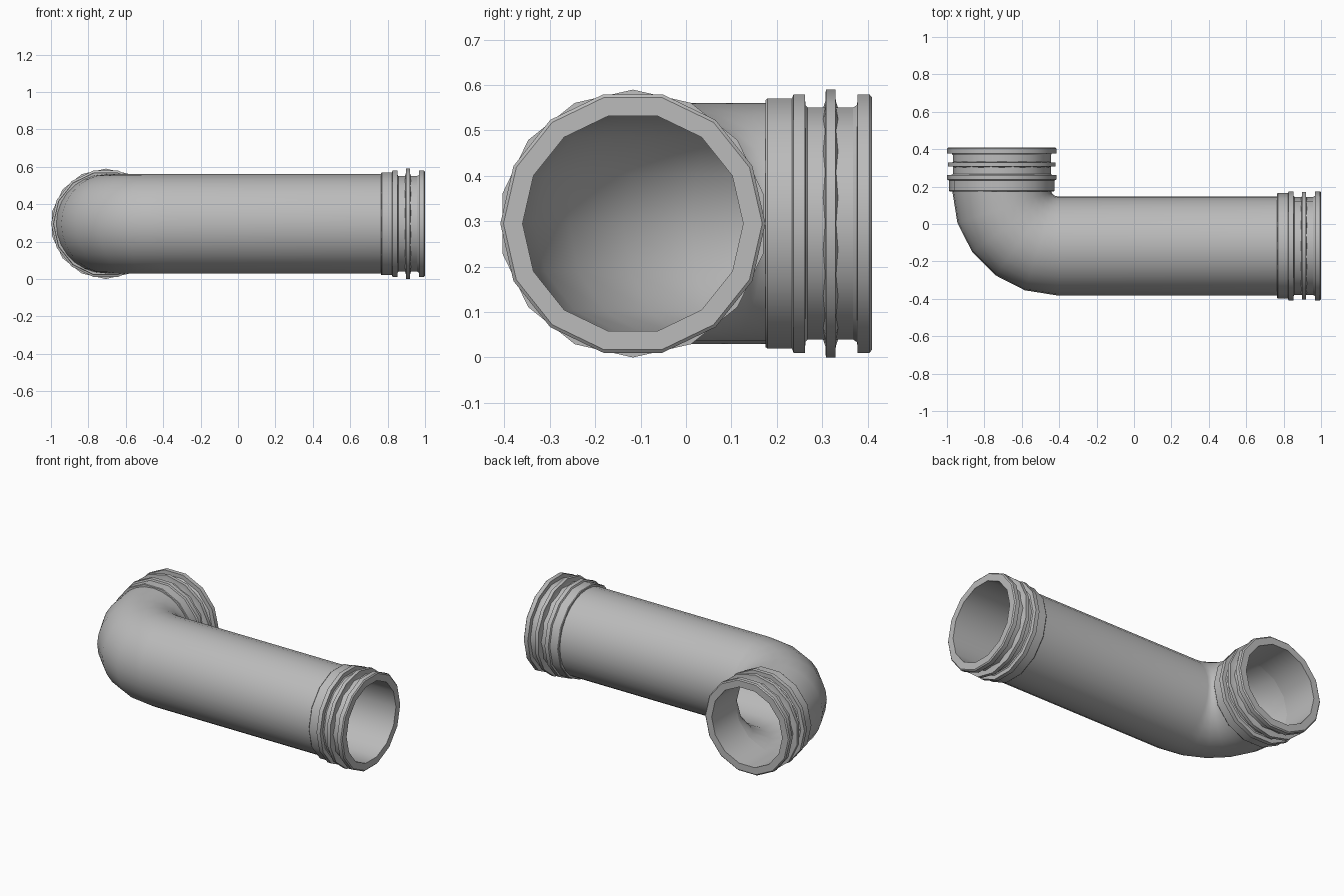
import bpy, bmesh, math
from mathutils import Vector

cube = bpy.data.objects.get("Cube")
if cube:
    bpy.data.objects.remove(cube, do_unlink=True)

grey = bpy.data.materials.new("plain grey")
grey.use_nodes = True
grey.diffuse_color = (0.5, 0.5, 0.5, 1)
grey.node_tree.nodes["Principled BSDF"].inputs["Base Color"].default_value = (0.5, 0.5, 0.5, 1)

UP = Vector((0, 0, 1))
AXIS_Z = 0.295
LONG_END = Vector((0.765, -0.117, AXIS_Z))     # where the long leg meets its collar
SHORT_END = Vector((-0.707, 0.175, AXIS_Z))    # where the short leg meets its collar
BEND_CENTRE = Vector((-0.41, 0.18, AXIS_Z))
BEND_RADIUS = 0.297
SIDES = 14
BORE = 0.243


def sweep(name, stations, sides, turn=0.0):
    """Skin rings given as (centre, direction, radius)."""
    bm = bmesh.new()
    rings = []
    for centre, direction, radius in stations:
        side = UP.cross(direction)
        ring = []
        for k in range(sides):
            a = math.tau * (k + turn) / sides
            ring.append(bm.verts.new(centre + radius * (math.cos(a) * side + math.sin(a) * UP)))
        rings.append(ring)
    for low, high in zip(rings, rings[1:]):
        for k in range(sides):
            n = (k + 1) % sides
            bm.faces.new((low[k], low[n], high[n], high[k]))
    mesh = bpy.data.meshes.new(name)
    bm.to_mesh(mesh)
    bm.free()
    mesh.materials.append(grey)
    obj = bpy.data.objects.new(name, mesh)
    bpy.context.collection.objects.link(obj)
    bpy.ops.object.select_all(action="DESELECT")
    obj.select_set(True)
    bpy.context.view_layer.objects.active = obj
    bpy.ops.object.shade_smooth_by_angle(angle=math.radians(30))
    return obj


def pipe_path(radius, steps=5):
    """Long leg, quarter bend, short leg."""
    path = [(LONG_END, Vector((-1, 0, 0)), radius)]
    for i in range(steps + 1):
        a = math.pi / 2 * i / steps
        out = Vector((-math.sin(a), -math.cos(a), 0))
        along = Vector((-math.cos(a), math.sin(a), 0))
        path.append((BEND_CENTRE + BEND_RADIUS * out, along, radius))
    return path


# Pipe wall and the bore inside it
sweep("pipe_wall", pipe_path(0.265), SIDES * 2)
sweep("pipe_bore", pipe_path(BORE)[::-1], SIDES)

# Collar section: distance along the axis, radius
COLLAR = [(0, BORE), (0, 0.279), (0.004, 0.282), (0.058, 0.282), (0.062, 0.292),
          (0.087, 0.292), (0.088, 0.268), (0.093, 0.262), (0.193, 0.262),
          (0.202, 0.268), (0.203, 0.292), (0.229, 0.292), (0.235, 0.285),
          (0.235, BORE), (0, BORE)]
MIDDLE_RIDGE = [(0.127, 0.255), (0.132, 0.27), (0.133, 0.295),
                (0.154, 0.295), (0.155, 0.27), (0.16, 0.255)]

# A ribbed collar on each open end
for label, base, direction in (("long_leg", LONG_END, Vector((1, 0, 0))),
                               ("short_leg", SHORT_END, Vector((0, 1, 0)))):
    for part, section, turn in (("collar", COLLAR, 0), ("middle_ridge", MIDDLE_RIDGE, 0.5)):
        rings = [(base + direction * t, direction, r) for t, r in section]
        sweep(label + "_" + part, rings, SIDES, turn)
